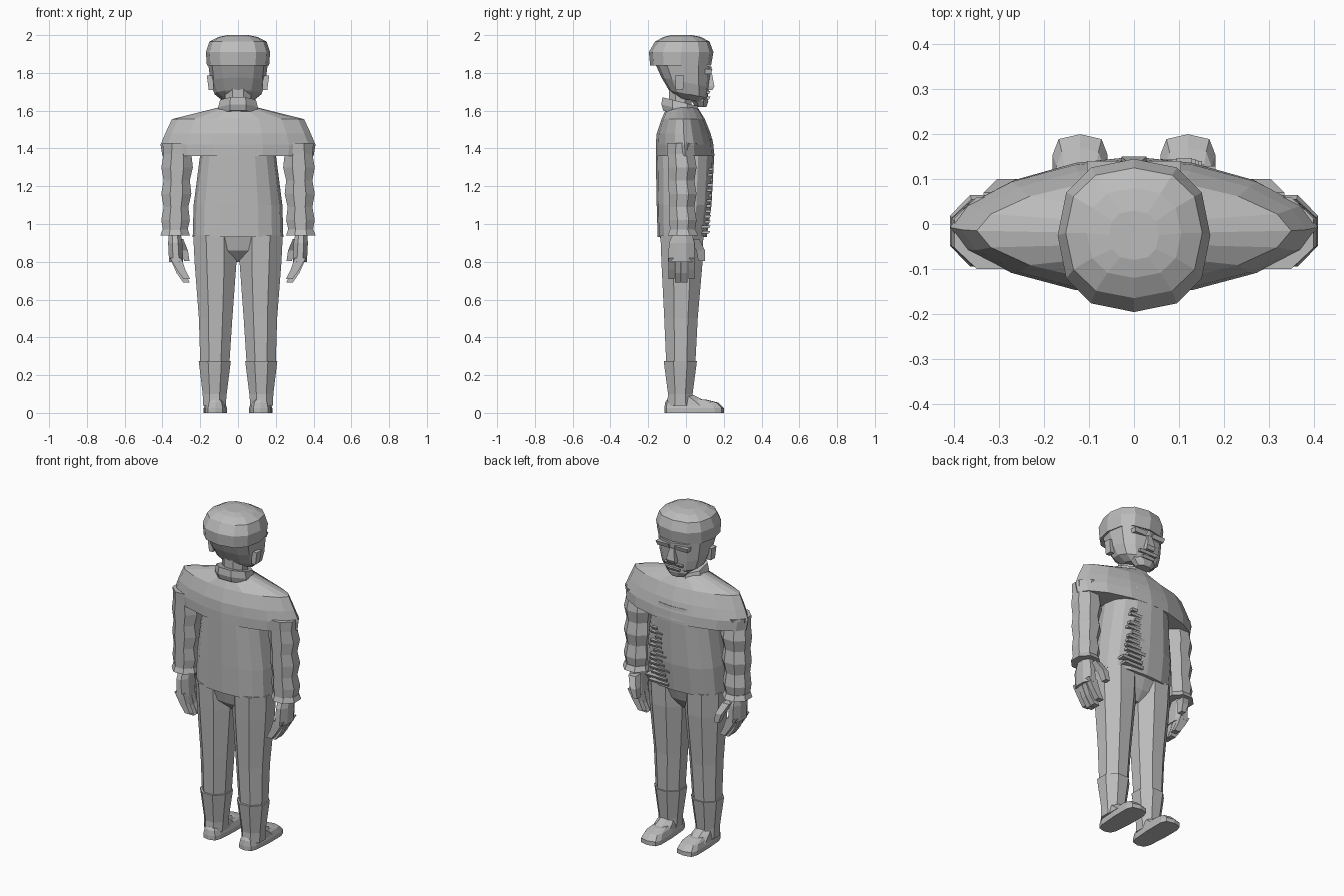
import bpy, bmesh, math

cube = bpy.data.objects.get("Cube")
if cube:
    bpy.data.objects.remove(cube, do_unlink=True)

grey = bpy.data.materials.new("plain grey")
grey.use_nodes = True
GREY = (.5, .5, .5, 1)
grey.diffuse_color = GREY
grey.node_tree.nodes["Principled BSDF"].inputs["Base Color"].default_value = GREY


def outline(sides, power=2, turn=0):
    """Superellipse outline, stretched to fill the unit square."""
    angles = [(i + turn) * math.tau / sides for i in range(sides)]

    def soften(value):
        return math.copysign(abs(value) ** (2 / power), value)

    points = [(soften(math.cos(a)), soften(math.sin(a))) for a in angles]
    reach_x = max(x for x, y in points)
    reach_y = max(y for x, y in points)
    return [(x / reach_x, y / reach_y) for x, y in points]


BOX = outline(sides=4, turn=.5)
OCTAGON = outline(sides=8, turn=.5)
LENS = outline(sides=16, power=1.7)
TRUNK = outline(sides=16, power=2.4)
SKULL = outline(sides=12, power=2.4)
# The shoe narrows towards the heel
FOOT = [(u * (.9 + .1 * v), v) for u, v in outline(sides=12, power=4)]


def around(z, wide, back, front):
    """Ring centred on the body."""
    return z, -wide, wide, back, front


def beside(z, inner, outer, back, front):
    """Ring on one side of the body."""
    return z, inner, outer, back, front


def loft(name, shape, *rings, mirror=False, tilt=0):
    """Skin the rings from bottom to top; tilt lifts z with y."""
    bm = bmesh.new()
    loops = []
    for z, x0, x1, y0, y1 in rings:
        loop = []
        for u, v in shape:
            x = (x0 + x1 + u * (x1 - x0)) / 2
            y = (y0 + y1 + v * (y1 - y0)) / 2
            loop.append(bm.verts.new((x, y, z + tilt * y)))
        loops.append(loop)
    for low, high in zip(loops, loops[1:]):
        for i in range(len(shape)):
            bm.faces.new((low[i - 1], low[i], high[i], high[i - 1]))
    bm.faces.new(loops[0])
    bm.faces.new(loops[-1])
    bmesh.ops.recalc_face_normals(bm, faces=bm.faces)
    mesh = bpy.data.meshes.new(name)
    bm.to_mesh(mesh)
    bm.free()
    mesh.materials.append(grey)
    part = bpy.data.objects.new(name, mesh)
    bpy.context.collection.objects.link(part)
    if mirror:
        part.modifiers.new("Mirror", "MIRROR").use_mirror_merge = False


# Jumper: trunk, then the wide shoulder yoke
loft("jumper_trunk", TRUNK,
     around(z=.93, wide=.24, back=-.15, front=.11),
     around(z=1.1, wide=.235, back=-.155, front=.135),
     around(z=1.37, wide=.2, back=-.16, front=.15),
     around(z=1.45, wide=.2, back=-.155, front=.14))
loft("jumper_shoulders", LENS,
     around(z=1.36, wide=.4, back=-.16, front=.15),
     around(z=1.42, wide=.41, back=-.16, front=.145),
     around(z=1.48, wide=.385, back=-.155, front=.13),
     around(z=1.555, wide=.35, back=-.13, front=.1),
     around(z=1.62, wide=.09, back=-.1, front=.06))

# Sleeves, gently rippled, with flared cuffs
folds = []
for i in range(7):
    ripple = .006 * (-1) ** i
    folds.append(beside(z=.95 + .07 * i, inner=.265 - .004 * i + ripple,
                        outer=.4 - ripple, back=-.085 - .002 * i, front=.05 - ripple))
loft("sleeve", OCTAGON, *folds,
     beside(z=1.43, inner=.23, outer=.4, back=-.1, front=.06), mirror=True)
loft("cuff", OCTAGON,
     beside(z=.94, inner=.255, outer=.41, back=-.095, front=.065),
     beside(z=.97, inner=.265, outer=.4, back=-.085, front=.05), mirror=True)

# Hands: palm, four curled fingers, thumb
loft("palm", OCTAGON,
     beside(z=.8, inner=.29, outer=.365, back=-.095, front=.045),
     beside(z=.9, inner=.295, outer=.37, back=-.09, front=.045),
     beside(z=.96, inner=.305, outer=.365, back=-.065, front=.03), mirror=True)
for i, finger in enumerate(("little", "ring", "middle", "index")):
    back = -.093 + .035 * i
    front = back + .032
    tip = .71 if finger in ("little", "index") else .69
    loft(finger + "_finger", BOX,
         beside(z=tip, inner=.255, outer=.29, back=back, front=front),
         beside(z=tip + .05, inner=.28, outer=.325, back=back, front=front),
         beside(z=.82, inner=.3, outer=.36, back=back, front=front), mirror=True)
loft("thumb", BOX,
     beside(z=.805, inner=.257, outer=.285, back=.065, front=.1),
     beside(z=.86, inner=.265, outer=.305, back=.055, front=.1),
     beside(z=.92, inner=.29, outer=.335, back=.015, front=.07), mirror=True)

# Trousers
loft("trouser_seat", TRUNK,
     around(z=.8, wide=.03, back=-.06, front=.03),
     around(z=.86, wide=.15, back=-.12, front=.07),
     around(z=.94, wide=.236, back=-.14, front=.095))
loft("trouser_leg", OCTAGON,
     beside(z=.27, inner=.045, outer=.2, back=-.105, front=.05),
     beside(z=.5, inner=.03, outer=.207, back=-.115, front=.062),
     beside(z=.8, inner=.008, outer=.23, back=-.13, front=.088),
     beside(z=.94, inner=.005, outer=.237, back=-.135, front=.092), mirror=True)

# Boots: shaft, shoe with a low wedge toe, instep
loft("boot_shaft", OCTAGON,
     beside(z=.04, inner=.065, outer=.185, back=-.1, front=.04),
     beside(z=.1, inner=.06, outer=.187, back=-.095, front=.035),
     beside(z=.275, inner=.038, outer=.208, back=-.118, front=.058), mirror=True)
loft("shoe", FOOT,
     beside(z=0, inner=.052, outer=.188, back=-.115, front=.2),
     beside(z=.025, inner=.052, outer=.188, back=-.115, front=.2),
     beside(z=.055, inner=.062, outer=.178, back=-.11, front=.17),
     beside(z=.07, inner=.075, outer=.165, back=-.1, front=.11), mirror=True)
loft("instep", OCTAGON,
     beside(z=.04, inner=.065, outer=.18, back=-.09, front=.14),
     beside(z=.07, inner=.07, outer=.175, back=-.09, front=.09),
     beside(z=.1, inner=.08, outer=.17, back=-.08, front=.03), mirror=True)

# Neck and slanted collar
loft("neck", OCTAGON,
     around(z=1.56, wide=.07, back=-.09, front=.03),
     around(z=1.76, wide=.07, back=-.09, front=.03))
loft("collar", OCTAGON,
     around(z=1.57, wide=.1, back=-.12, front=.06),
     around(z=1.6, wide=.105, back=-.13, front=.07),
     around(z=1.64, wide=.095, back=-.125, front=.06), tilt=-.25)

# Head with its jaw sloping down to the chin
loft("head", SKULL,
     around(z=1.66, wide=.08, back=-.055, front=.098),
     around(z=1.69, wide=.125, back=-.09, front=.115),
     around(z=1.75, wide=.145, back=-.13, front=.123),
     around(z=1.86, wide=.16, back=-.185, front=.135), tilt=-.2)
loft("chin", OCTAGON,
     around(z=1.62, wide=.045, back=.05, front=.108),
     around(z=1.65, wide=.07, back=.03, front=.118),
     around(z=1.69, wide=.08, back=.03, front=.112))
loft("cap", SKULL,
     around(z=1.84, wide=.165, back=-.19, front=.133),
     around(z=1.91, wide=.17, back=-.196, front=.145),
     around(z=1.965, wide=.152, back=-.165, front=.125),
     around(z=1.99, wide=.105, back=-.12, front=.08),
     around(z=2, wide=.055, back=-.08, front=.03))
loft("ear", BOX,
     beside(z=1.71, inner=.13, outer=.155, back=-.055, front=-.015),
     beside(z=1.785, inner=.13, outer=.165, back=-.055, front=-.01), mirror=True)

# Face features
loft("nose", BOX,
     around(z=1.71, wide=.026, back=.1, front=.14),
     around(z=1.73, wide=.028, back=.1, front=.15),
     around(z=1.8, wide=.014, back=.1, front=.137))
loft("brow", BOX,
     beside(z=1.795, inner=.02, outer=.1, back=.08, front=.132),
     beside(z=1.82, inner=.02, outer=.105, back=.08, front=.14), mirror=True)
for feature, height, wide in (("moustache", 1.69, .06), ("lower_lip", 1.66, .04)):
    loft(feature, BOX,
         around(z=height, wide=wide, back=.07, front=.122),
         around(z=height + .015, wide=wide, back=.07, front=.13))

# Ragged patch of crumpled slats on one side of the chest
SLATS = 13
for i in range(SLATS):
    rise = i / SLATS
    z = .95 + .36 * rise
    half = .065 - .045 * rise + .012 * math.sin(i * 2.4)
    middle = .1 + .012 * math.sin(i * 1.7)
    front = .122 + .02 * rise
    left, right = middle - half, middle + half
    loft(f"chest_slat_{i}", BOX,
         beside(z=z, inner=left, outer=right, back=.06, front=front),
         beside(z=z + .014, inner=left, outer=right, back=.06, front=front + .006))
